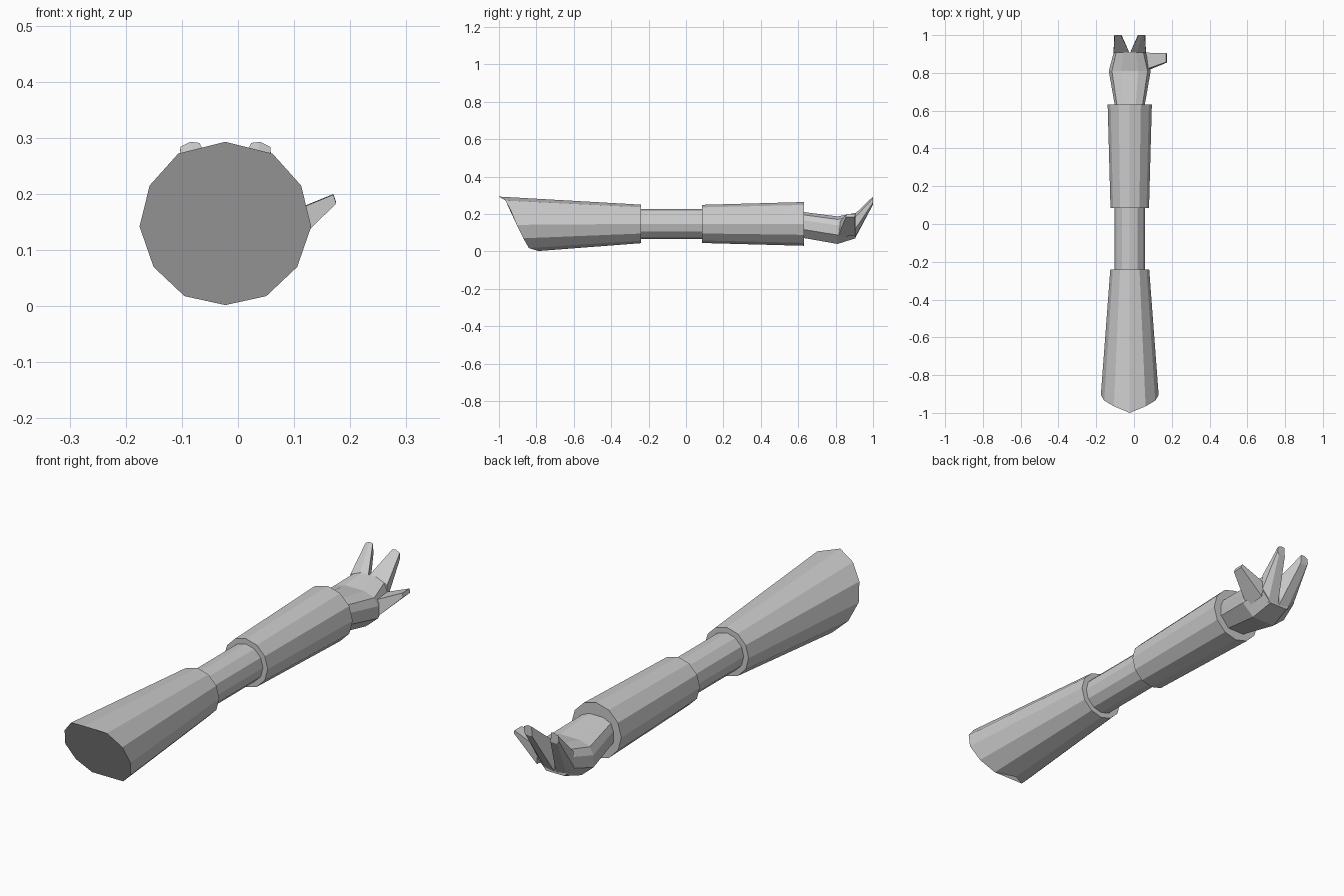
import bpy
import bmesh
from math import sin, cos, pi

if "Cube" in bpy.data.objects:
    bpy.data.objects.remove(bpy.data.objects["Cube"])

CX, CZ, SIDES = -0.0225, 0.147, 12


def loft(name, rings):
    """Skin a list of equal-length point rings and close both ends."""
    bm = bmesh.new()
    loops = [[bm.verts.new(p) for p in ring] for ring in rings]
    n = len(loops[0])
    for a, b in zip(loops, loops[1:]):
        for i in range(n):
            j = (i + 1) % n
            bm.faces.new((a[i], a[j], b[j], b[i]))
    bm.faces.new(loops[0])
    bm.faces.new(loops[-1])
    bmesh.ops.recalc_face_normals(bm, faces=bm.faces)
    mesh = bpy.data.meshes.new(name)
    bm.to_mesh(mesh)
    bm.free()
    obj = bpy.data.objects.new(name, mesh)
    bpy.context.collection.objects.link(obj)
    return obj


def circle(y, r):
    return [(CX + r * sin(2 * pi * k / SIDES), y, CZ + r * cos(2 * pi * k / SIDES))
            for k in range(SIDES)]


def mirrored_ring(half):
    """Full ring from its right half (dx, y, z), top to bottom."""
    right = [(CX + x, y, z) for x, y, z in half]
    left = [(CX - x, y, z) for x, y, z in reversed(half) if x > 0]
    return right + left


# upper sleeve with a slanted shoulder cut
shoulder = [(0, -1.0, 0.293), (0.084, -0.965, 0.272), (0.135, -0.935, 0.215),
            (0.153, -0.905, 0.142), (0.128, -0.87, 0.07), (0.073, -0.84, 0.018),
            (0, -0.79, 0.002)]
loft("upper_sleeve", [mirrored_ring(shoulder), circle(-0.24, 0.103)])

# elbow and forearm sleeve
loft("elbow", [circle(-0.26, 0.08), circle(0.105, 0.08)])
loft("forearm_sleeve", [circle(0.085, 0.102), circle(0.632, 0.117)])

# palm: squarish sections along the hand
SECTION = [(0.4, 1), (0.85, 0.78), (1, 0.35), (1, -0.35), (0.5, -1)]


def palm_section(y, w, low, high):
    mid, h = (low + high) / 2, (high - low) / 2
    return mirrored_ring([(w * x, y, mid + h * z) for x, z in SECTION])


loft("palm", [palm_section(0.61, 0.076, 0.075, 0.213),
              palm_section(0.81, 0.111, 0.04, 0.187),
              palm_section(0.907, 0.085, 0.07, 0.206)])

# two tapered fingers curling upward
for side, name in ((-1, "finger_left"), (1, "finger_right")):
    base = [(0.002, 0.905, 0.072), (0.05, 0.9, 0.072), (0.086, 0.905, 0.12),
            (0.086, 0.907, 0.185), (0.04, 0.907, 0.204), (0.002, 0.907, 0.204)]
    tip = [(0.043, 1.0, 0.25), (0.075, 1.0, 0.25), (0.082, 1.0, 0.262),
           (0.08, 1.0, 0.284), (0.062, 1.0, 0.293), (0.046, 1.0, 0.291)]
    loft(name, [[(CX + side * x, y, z) for x, y, z in ring] for ring in (base, tip)])

# thumb
loft("thumb", [
    [(0.065, 0.81, 0.075), (0.065, 0.905, 0.085), (0.06, 0.907, 0.155), (0.065, 0.82, 0.155)],
    [(0.175, 0.855, 0.183), (0.175, 0.902, 0.185), (0.17, 0.905, 0.2), (0.17, 0.857, 0.199)]])
